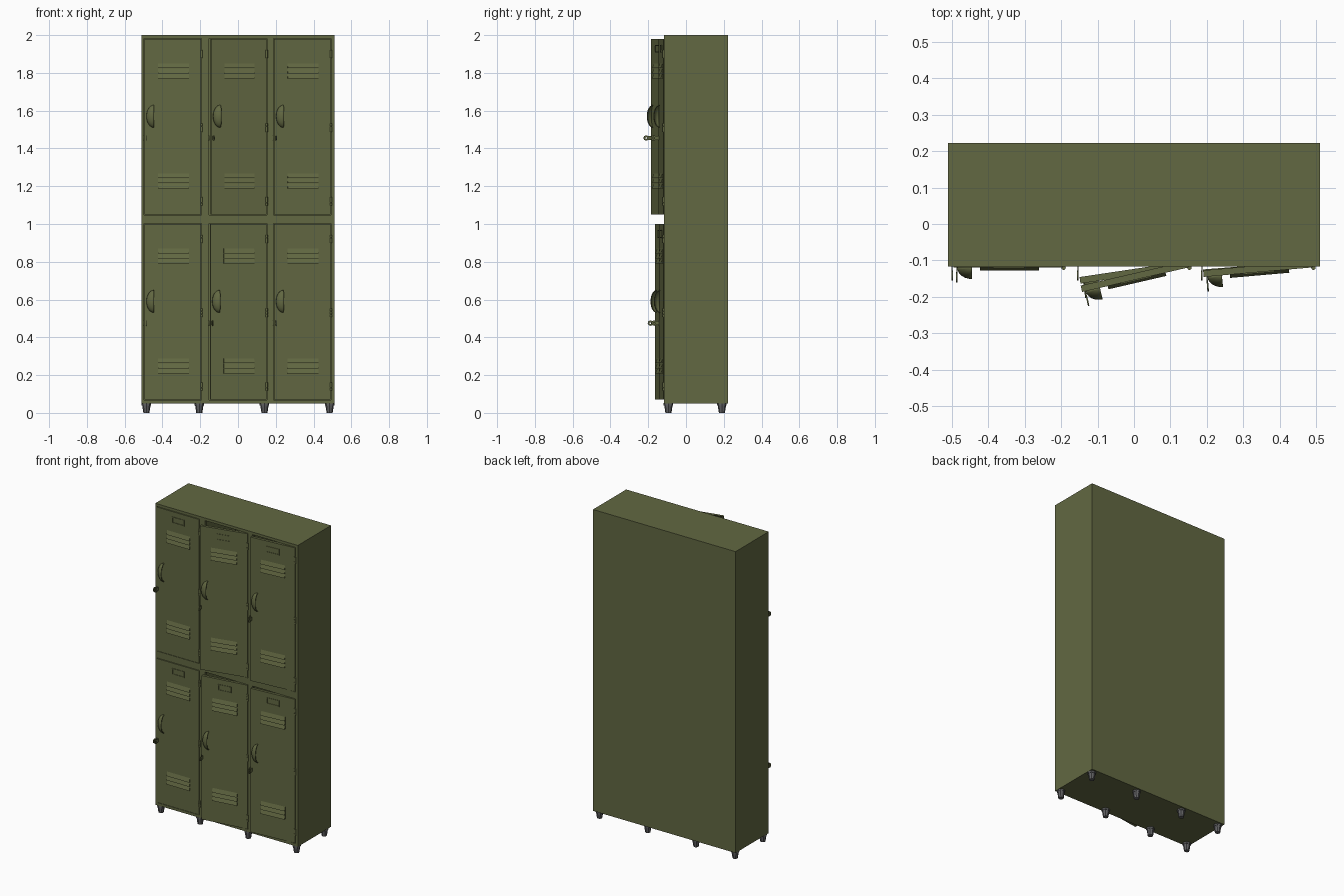
import bpy, bmesh, math
from mathutils import Matrix, Vector

default = bpy.data.objects.get("Cube")
if default:
    bpy.data.objects.remove(default, do_unlink=True)


def material(name, rgb):
    m = bpy.data.materials.new(name)
    m.use_nodes = True
    m.diffuse_color = (*rgb, 1)
    m.node_tree.nodes["Principled BSDF"].inputs["Base Color"].default_value = (*rgb, 1)
    return m


OLIVE = material("olive paint", (0.122, 0.138, 0.054))
GREY = material("grey foot rubber", (0.12, 0.12, 0.125))


def finish(bm, name, mat, matrix=None, smooth=False):
    bmesh.ops.recalc_face_normals(bm, faces=bm.faces)
    mesh = bpy.data.meshes.new(name)
    bm.to_mesh(mesh)
    bm.free()
    mesh.materials.append(mat)
    ob = bpy.data.objects.new(name, mesh)
    bpy.context.collection.objects.link(ob)
    if matrix:
        ob.matrix_world = matrix
    if smooth:
        bpy.ops.object.select_all(action='DESELECT')
        ob.select_set(True)
        bpy.context.view_layer.objects.active = ob
        bpy.ops.object.shade_smooth_by_angle(angle=math.radians(40))
    return ob


def box(bm, x, y, z):
    """Add a box given (low, high) pairs."""
    lo, hi = Vector((x[0], y[0], z[0])), Vector((x[1], y[1], z[1]))
    mat = Matrix.Translation((lo + hi) / 2) @ Matrix.Diagonal((*(hi - lo), 1))
    return bmesh.ops.create_cube(bm, size=1, matrix=mat)["verts"]


def cylinder(bm, centre, r1, r2, depth, sides, rot=Matrix()):
    bmesh.ops.create_cone(bm, cap_ends=True, segments=sides, radius1=r1, radius2=r2,
                          depth=depth, matrix=Matrix.Translation(centre) @ rot)


X, FRONT, BACK, BASE, TOP = 0.51, -0.117, 0.222, 0.05, 2.0
INNER, SHEET = FRONT + 0.018, 0.006
DOOR_W, DOOR_H, DOOR_T = 0.30, 0.93, 0.018
DOOR_X = (-0.495, -0.15, 0.19)
DOOR_Z = (0.07, 1.05)
ANGLES = ((0, 8.5, 4.5), (0, 13, 5))     # opening of each door, by row

# Cabinet shell: sheet walls, dividers and shelf
bm = bmesh.new()
for s in (-1, 1):
    box(bm, sorted((s * X, s * (X - SHEET))), (INNER, BACK), (BASE, TOP))
within = (-X + SHEET, X - SHEET)
box(bm, within, (BACK - SHEET, BACK), (BASE, TOP))
for z in (BASE, 1.022, TOP - SHEET):
    box(bm, within, (INNER, BACK - SHEET), (z, z + SHEET))
for x in (-0.172, 0.17):
    box(bm, (x - 0.003, x + 0.003), (INNER, BACK - SHEET), (BASE + SHEET, TOP - SHEET))
finish(bm, "cabinet_shell", OLIVE)

# Front frame around the six openings
bm = bmesh.new()
posts = [-X] + [v for x in DOOR_X for v in (x - 0.003, x + DOOR_W + 0.003)] + [X]
rails = [BASE] + [v for z in DOOR_Z for v in (z - 0.003, z + DOOR_H + 0.003)] + [TOP]
for pair in zip(posts[::2], posts[1::2]):
    box(bm, pair, (FRONT, INNER), (BASE, TOP))
for opening in zip(posts[1::2], posts[2::2]):
    for pair in zip(rails[::2], rails[1::2]):
        box(bm, opening, (FRONT, INNER), pair)
finish(bm, "front_frame", OLIVE)

# Tapered feet
for i, x in enumerate((-0.485, -0.205, 0.14, 0.485)):
    for side, y in (("front", -0.093), ("back", 0.19)):
        bm = bmesh.new()
        cylinder(bm, (x, y, 0.02), 0.016, 0.022, 0.04, 8)
        cylinder(bm, (x, y, 0.046), 0.025, 0.025, 0.012, 8)
        finish(bm, f"{side}_foot_{i + 1}", GREY)


def hasp(bm, x, z, length):
    """Thin plate with a ringed end, standing out toward the front."""
    r = 0.011
    box(bm, (x - 0.0015, x + 0.0015), (-length + 2 * r - 0.002, 0.004), (z - r, z + r))
    rot = Matrix.Rotation(math.pi / 2, 4, 'Y')
    n = 16
    rings = []
    for rad, dx in ((r + 0.003, -0.002), (r + 0.003, 0.002), (0.005, 0.002), (0.005, -0.002)):
        rings.append([bm.verts.new((x + dx, r - length + rad * math.cos(a), z + rad * math.sin(a)))
                      for a in (2 * math.pi * k / n for k in range(n))])
    for j in range(4):
        a, b = rings[j], rings[(j + 1) % 4]
        for k in range(n):
            bm.faces.new((a[k], a[(k + 1) % n], b[(k + 1) % n], b[k]))


def slat(bm, x0, x1, z0, z1, depth):
    """Louvre wedge: flush at its top edge, standing out at its lower edge."""
    a, b = [[bm.verts.new((x, y, z)) for y, z in ((0, z1), (-depth, z0), (0, z0))]
            for x in (x0, x1)]
    bm.faces.new(a)
    bm.faces.new(b)
    for k in range(3):
        j = (k + 1) % 3
        bm.faces.new((a[k], a[j], b[j], b[k]))


def door(tag, pivot, angle):
    place = Matrix.Translation(pivot) @ Matrix.Rotation(math.radians(angle), 4, 'Z')
    left = -DOOR_W

    # Pan-shaped door panel, hollow behind
    bm = bmesh.new()
    box(bm, (left, 0), (0, DOOR_T), (0, DOOR_H))
    bm.normal_update()
    rear = max(bm.faces, key=lambda f: f.calc_center_median().y)
    bmesh.ops.inset_region(bm, faces=[rear], thickness=0.014)
    bmesh.ops.translate(bm, verts=rear.verts, vec=(0, -0.013, 0))
    finish(bm, "door_" + tag, OLIVE, place)

    # Louvred vents
    bm = bmesh.new()
    for zc in (0.76, 0.178):
        for k in (-1, 0, 1):
            z = zc + k * 0.027
            slat(bm, left + 0.072, left + 0.235, z - 0.012, z + 0.0135, 0.009)
    finish(bm, "vents_" + tag, OLIVE, place)

    # Label holder
    bm = bmesh.new()
    x0, x1, z0, z1, w = left + 0.108, left + 0.195, 0.857, 0.897, 0.005
    for z in (z0, z1 - w):
        box(bm, (x0, x1), (-0.003, 0), (z, z + w))
    for x in (x0, x1 - w):
        box(bm, (x, x + w), (-0.003, 0), (z0 + w, z1 - w))
    finish(bm, "label_holder_" + tag, OLIVE, place)

    # Cupped pull handle, open toward the hinge side
    bm = bmesh.new()
    bmesh.ops.create_uvsphere(bm, u_segments=24, v_segments=16, radius=1)
    spare = [v for v in bm.verts if v.co.x > 0.01 or v.co.y > 0.01]
    bmesh.ops.delete(bm, geom=spare, context='VERTS')
    bmesh.ops.scale(bm, verts=bm.verts, vec=(0.04, 0.032, 0.06))
    bmesh.ops.translate(bm, verts=bm.verts, vec=(left + 0.05, 0, 0.52))
    cup = finish(bm, "handle_" + tag, OLIVE, place, smooth=True)
    cup.modifiers.new("thickness", 'SOLIDIFY').thickness = 0.004

    # Lock tabs: one on the door, one on the frame
    bm = bmesh.new()
    hasp(bm, left + 0.009, 0.405, 0.038)
    finish(bm, "door_lock_tab_" + tag, OLIVE, place)
    bm = bmesh.new()
    hasp(bm, left - 0.004, 0.405, 0.033)
    finish(bm, "frame_lock_tab_" + tag, OLIVE, Matrix.Translation(pivot))

    # Hinge knuckles
    bm = bmesh.new()
    for z in (0.07, 0.46, 0.85):
        for k in (-1, 0, 1):
            cylinder(bm, (0.002, -0.001, z + k * 0.015), 0.006, 0.006, 0.0135, 12)
    finish(bm, "hinges_" + tag, OLIVE, Matrix.Translation(pivot), smooth=True)


for row, z in zip(("lower", "upper"), DOOR_Z):
    angles = ANGLES[row == "upper"]
    for col, x, angle in zip(("right", "middle", "left"), DOOR_X, angles):
        door(f"{row}_{col}", Vector((x + DOOR_W, FRONT - 0.002, z)), angle)
